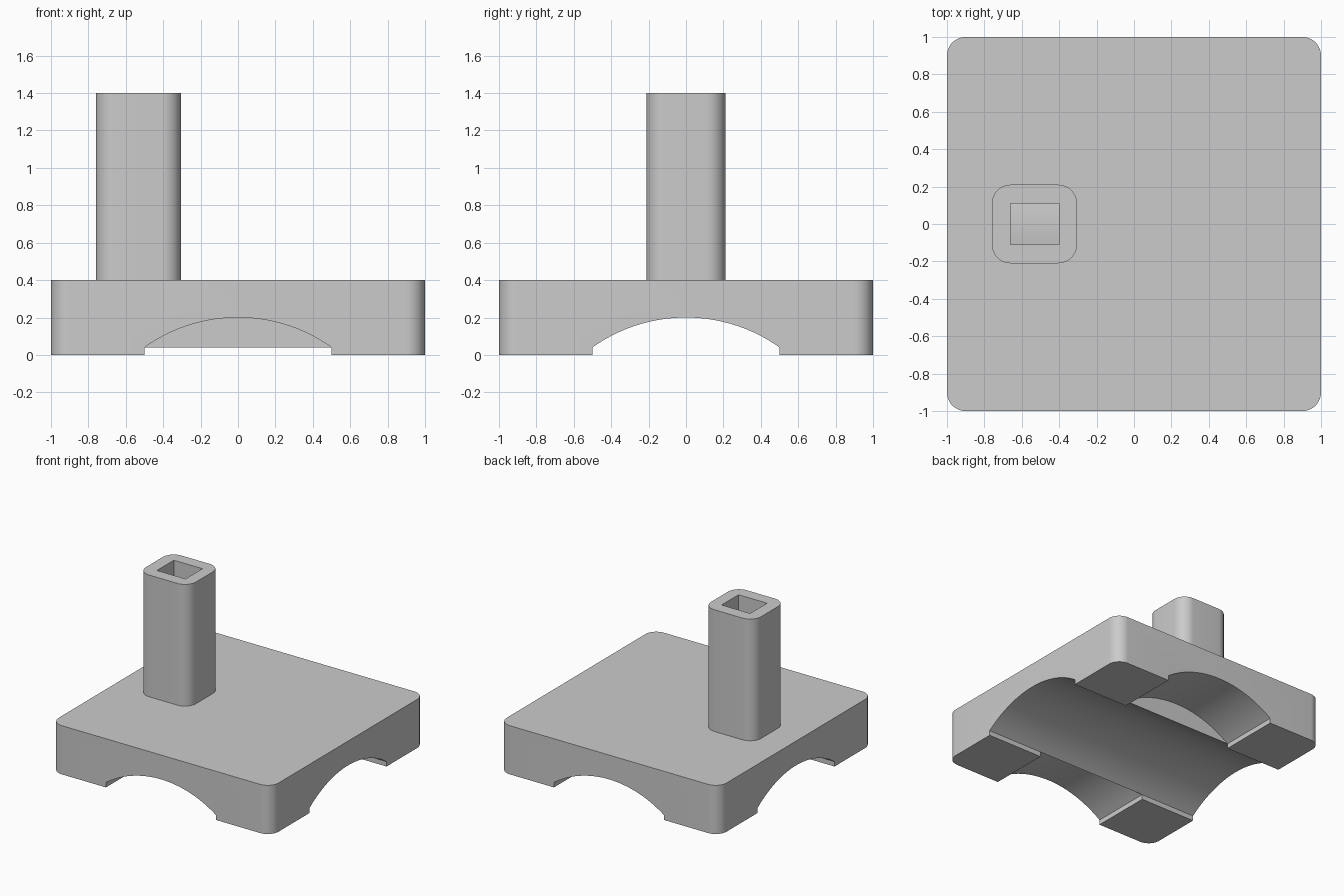
import bpy, bmesh, math
from mathutils import Vector

cube = bpy.data.objects.get("Cube")
if cube:
    bpy.data.objects.remove(cube, do_unlink=True)

grey = bpy.data.materials.new("plain grey")
grey.use_nodes = True
grey.diffuse_color = (0.6, 0.6, 0.6, 1)
grey.node_tree.nodes["Principled BSDF"].inputs["Base Color"].default_value = (0.6, 0.6, 0.6, 1)

HALF, SPRING, CROWN = 0.5, 0.04, 0.2      # arch half width, foot and top heights
RISE = CROWN - SPRING
RADIUS = (HALF ** 2 + RISE ** 2) / (2 * RISE)


def arch_height(u):
    return CROWN - RADIUS + math.sqrt(RADIUS ** 2 - u ** 2)


def to_object(name, bm):
    bmesh.ops.recalc_face_normals(bm, faces=bm.faces)
    mesh = bpy.data.meshes.new(name)
    bm.to_mesh(mesh)
    bm.free()
    mesh.materials.append(grey)
    ob = bpy.data.objects.new(name, mesh)
    bpy.context.scene.collection.objects.link(ob)
    return ob


def rounded_block(name, x0, x1, y0, y1, z0, z1, radius=0.1):
    """Box with rounded upright edges."""
    bm = bmesh.new()
    bmesh.ops.create_cube(bm, size=1)
    for v in bm.verts:
        v.co = Vector((x1 if v.co.x > 0 else x0,
                       y1 if v.co.y > 0 else y0,
                       z1 if v.co.z > 0 else z0))
    upright = [e for e in bm.edges if abs(e.verts[0].co.z - e.verts[1].co.z) > 0.01]
    bmesh.ops.bevel(bm, geom=upright, offset=radius, segments=12, profile=0.5, affect='EDGES')
    return to_object(name, bm)


def prism(name, profile, start, end, along):
    """Extrude a (side, height) profile along the x or y axis."""
    bm = bmesh.new()
    verts = [bm.verts.new((start, u, z) if along == "x" else (u, start, z)) for u, z in profile]
    face = bm.faces.new(verts)
    moved = bmesh.ops.extrude_face_region(bm, geom=[face])["geom"]
    step = Vector((end - start, 0, 0) if along == "x" else (0, end - start, 0))
    bmesh.ops.translate(bm, vec=step, verts=[g for g in moved if isinstance(g, bmesh.types.BMVert)])
    return to_object(name, bm)


def combine(target, tool, operation):
    """Apply a boolean and discard the tool."""
    mod = target.modifiers.new("combine", 'BOOLEAN')
    mod.object, mod.operation, mod.solver = tool, operation, 'EXACT'
    bpy.context.view_layer.update()
    graph = bpy.context.evaluated_depsgraph_get()
    result = bpy.data.meshes.new_from_object(target.evaluated_get(graph))
    target.modifiers.clear()
    target.data = result
    bpy.data.objects.remove(tool, do_unlink=True)


# Plate with the upright post fused on top
stand = rounded_block("base_plate_with_post", -1, 1, -1, 1, 0, 0.4)
combine(stand, rounded_block("post", -0.76, -0.305, -0.21, 0.21, 0.3, 1.4), 'UNION')

# Full-length arched channel, and shorter arches in the front and back
N = 40
arc = [(u, arch_height(u)) for u in (HALF * (2 * i / N - 1) for i in range(N + 1))]
arch = [(-HALF, -0.1)] + arc + [(HALF, -0.1)]
combine(stand, prism("channel_cutter", arch, -1.1, 1.1, "x"), 'DIFFERENCE')
for side in (-1, 1):
    combine(stand, prism("arch_cutter", arch, side * 0.4999, side * 1.1, "y"), 'DIFFERENCE')

# Square socket down the post, its floor following the channel vault
bore = 0.11
floor = [(u, arch_height(u) + 0.005) for u in (bore * (i / 4 - 1) for i in range(9))]
socket = [(-bore, 1.5)] + floor + [(bore, 1.5)]
combine(stand, prism("socket_cutter", socket, -0.66, -0.4, "x"), 'DIFFERENCE')

# One colour, smooth rounds with crisp edges
stand.data.materials.clear()
stand.data.materials.append(grey)
for p in stand.data.polygons:
    p.material_index = 0
bpy.ops.object.select_all(action='DESELECT')
stand.select_set(True)
bpy.context.view_layer.objects.active = stand
bpy.ops.object.shade_smooth_by_angle(angle=math.radians(30))
